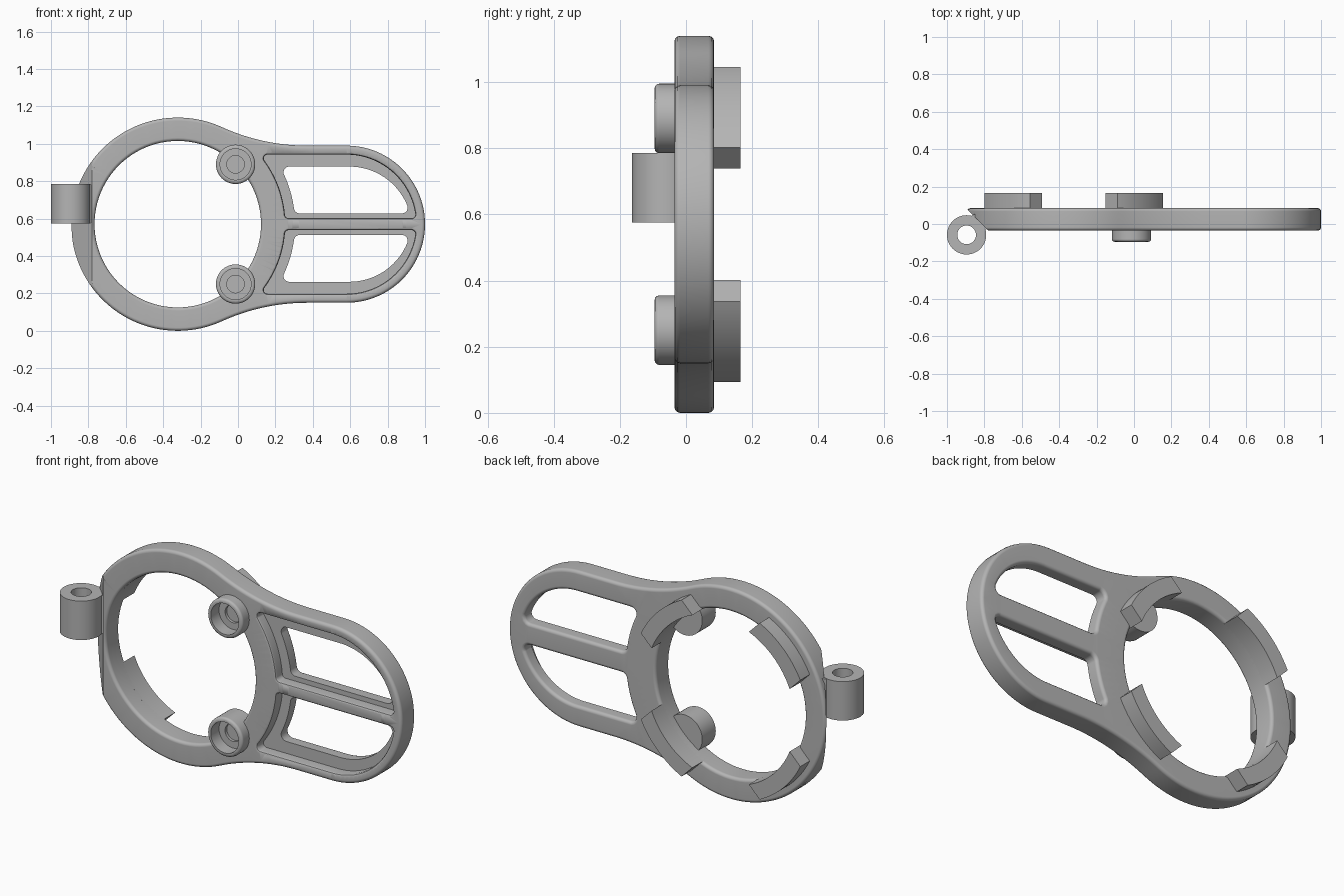
import bpy, bmesh
from math import sin, cos, pi, sqrt, atan2, acos, asin, radians
from mathutils import Vector

if "Cube" in bpy.data.objects:
    bpy.data.objects.remove(bpy.data.objects["Cube"])

grey = bpy.data.materials.new("grey plastic")
grey.use_nodes = True
COLOUR = (0.46, 0.46, 0.46, 1)
grey.diffuse_color = COLOUR
grey.node_tree.nodes["Principled BSDF"].inputs["Base Color"].default_value = COLOUR

# Main dimensions
RX, RZ = -0.322, 0.57            # ring centre
R_OUT, R_IN = 0.57, 0.445        # ring radii
HX, H_R = 0.58, 0.42             # handle end centre and radius
FRONT, BACK = -0.035, 0.085      # plate faces
FLOOR = 0.02                     # depth of the handle pockets


def arc(cx, cz, r, a0, a1, n):
    return [(cx + r * cos(a0 + (a1 - a0) * i / n), cz + r * sin(a0 + (a1 - a0) * i / n))
            for i in range(n + 1)]


def circle(cx, cz, r, n=48):
    return arc(cx, cz, r, 0, 2 * pi, n)[:-1]


def mirrored(pts):
    return [(x, 2 * RZ - z) for x, z in reversed(pts)]


def edge_normals(pts, i):
    """Left-hand normals of the edges before and after a point."""
    a, b, c = (Vector(pts[k % len(pts)]) for k in (i - 1, i, i + 1))
    d, e = (b - a).normalized(), (c - b).normalized()
    return b, Vector((-d.y, d.x)), Vector((-e.y, e.x))


def inset(pts, amount):
    out = []
    for i in range(len(pts)):
        p, n1, n2 = edge_normals(pts, i)
        out.append(p + (n1 + n2) * amount / (1 + n1.dot(n2)))
    return out


def round_out(pts, r):
    """Grow a counter-clockwise outline by r, rounding its corners."""
    out = []
    for i in range(len(pts)):
        p, n1, n2 = edge_normals(pts, i)
        if n1.dot(n2) > 0.94:
            out.append(p - (n1 + n2) * r / (1 + n1.dot(n2)))
        else:
            out += [p - n1.lerp(n2, k / 6).normalized() * r for k in range(7)]
    return [(p.x, p.y) for p in out]


def solid(name, loops, layers, axis="Y"):
    """Extrude outlines through (depth, inset) layers, capped at both ends."""
    bm = bmesh.new()
    ends = [[], []]
    for pts in loops:
        rings = []
        for depth, amount in layers:
            rings.append([bm.verts.new((p[0], depth, p[1]) if axis == "Y" else (p[0], p[1], depth))
                          for p in inset(pts, amount)])
        n = len(pts)
        for a, b in zip(rings, rings[1:]):
            for i in range(n):
                bm.faces.new((a[i], a[(i + 1) % n], b[(i + 1) % n], b[i]))
        for end, ring in zip(ends, (rings[0], rings[-1])):
            end += [bm.edges.get((ring[i], ring[(i + 1) % n])) for i in range(n)]
    for end in ends:
        bmesh.ops.triangle_fill(bm, edges=end, use_beauty=True)
    bmesh.ops.recalc_face_normals(bm, faces=bm.faces)
    mesh = bpy.data.meshes.new(name)
    bm.to_mesh(mesh)
    bm.free()
    mesh.materials.append(grey)
    obj = bpy.data.objects.new(name, mesh)
    bpy.context.collection.objects.link(obj)
    return obj


def rounded(lo, hi, r, both=True, n=3):
    """Layers with rounded rims on the first, or both, ends."""
    steps = [(r * (1 - cos(k * pi / 2 / n)), r * (1 - sin(k * pi / 2 / n))) for k in range(n + 1)]
    first = [(lo + d, i) for d, i in steps]
    return first + ([(hi - d, i) for d, i in reversed(steps)] if both else [(hi, 0)])


def activate(obj):
    bpy.ops.object.select_all(action="DESELECT")
    obj.select_set(True)
    bpy.context.view_layer.objects.active = obj


def cut(obj, cutter):
    mod = obj.modifiers.new("cut", "BOOLEAN")
    mod.operation, mod.solver, mod.object = "DIFFERENCE", "EXACT", cutter
    activate(obj)
    bpy.ops.object.modifier_apply(modifier=mod.name)


def finish(obj):
    activate(obj)
    bpy.ops.object.shade_smooth_by_angle(angle=radians(35))
    mod = obj.modifiers.new("clean shading", "WEIGHTED_NORMAL")
    mod.keep_sharp = True


def window(left_r, low, high, cx, end_r, corner):
    """Upper handle opening: arc on the ring side, round at the handle end."""
    left_r, low, high, end_r = left_r + corner, low + corner, high - corner, end_r - corner
    cz = high - end_r
    pts = [(x, RZ + z) for x, z in arc(cx, cz, end_r, asin((low - cz) / end_r), pi / 2, 20)]
    pts += arc(RX, RZ, left_r, asin(high / left_r), asin(low / left_r), 12)
    return round_out(pts, corner)


# Plate outline: ring, concave neck and round handle end
NX = 0.37
dx = NX - RX
neck_r = (H_R ** 2 + dx ** 2 - R_OUT ** 2) / (2 * (R_OUT - H_R))
neck_a = atan2(H_R + neck_r, dx)
neck = arc(NX, RZ + H_R + neck_r, neck_r, -pi / 2, neck_a - pi, 16)
outline = (arc(HX, RZ, H_R, -pi / 2, pi / 2, 48) + neck
           + arc(RX, RZ, R_OUT, neck_a, 2 * pi - neck_a, 80)[1:-1] + mirrored(neck))
hole = circle(RX, RZ, R_IN, 96)
slot = window(0.627, 0.058, 0.308, 0.595, 0.335, 0.03)
plate = solid("ring_and_handle_plate",
              [outline] + [p[::-1] for p in (hole, slot, mirrored(slot))],
              rounded(FRONT, BACK, 0.017))

# Stepped pockets around the handle openings, with softened rims
pocket = window(0.575, 0.032, 0.372, HX, 0.372, 0.02)
cutters = []
for pts in (pocket, mirrored(pocket)):
    layers = [(FRONT - 0.03, -0.012), (FRONT, -0.012), (FRONT + 0.004, -0.004),
              (FRONT + 0.012, 0), (FLOOR, 0)]
    cutters.append(solid("pocket_cutter", [pts], layers))
    cut(plate, cutters[-1])

# Sloped flat on the front of the ring beside the hinge
cutters.append(solid("slope_cutter", [[(-0.73, -0.085), (-0.95, 0.135), (-1.2, -0.085)]],
                     [(-0.2, 0), (1.4, 0)], "Z"))
cut(plate, cutters[-1])

# Screw bosses with stepped recesses
for label, z in (("upper", 0.89), ("lower", 2 * RZ - 0.89)):
    boss = solid(label + "_boss", [circle(-0.013, z, 0.105)], rounded(-0.095, 0.03, 0.014, False))
    recess = solid("recess_cutter", [circle(-0.013, z, 0.083)],
                   [(-0.15, 0), (-0.025, 0), (-0.025, 0.036), (-0.01, 0.036)])
    cutters.append(recess)
    cut(plate, recess)
    cut(boss, recess)
    finish(boss)
finish(plate)

# Four curved clips behind the ring, with parallel ends
CLIP_R, HALF = 0.53, 0.172
for k, label in enumerate(("upper_left", "upper_right", "lower_right", "lower_left")):
    mid = pi / 4 + k * pi / 2
    a, b = asin(HALF / CLIP_R), asin(HALF / R_IN)
    pts = arc(RX, RZ, CLIP_R, mid - a, mid + a, 16) + arc(RX, RZ, R_IN, mid + b, mid - b, 16)
    finish(solid(label + "_clip", [pts], [(BACK - 0.03, 0), (0.165, 0)]))

# Hinge barrel and the arm that joins it to the ring
BX, BY = -0.895, -0.058
HINGE = [(0.575, 0), (0.785, 0)]
bore = circle(BX, BY, 0.05, 32)
finish(solid("hinge_barrel", [circle(BX, BY, 0.105), bore[::-1]], HINGE, "Z"))
arm = [(-0.835, -0.05), (-0.797, -0.03), (-0.775, -0.025), (-0.775, 0.03),
       (-0.84, 0.06), (-0.875, 0.04), (-0.885, 0.015)]
finish(solid("hinge_arm", [arm], [(0.577, 0), (0.783, 0)], "Z"))

for cutter in cutters:
    bpy.data.objects.remove(cutter)
